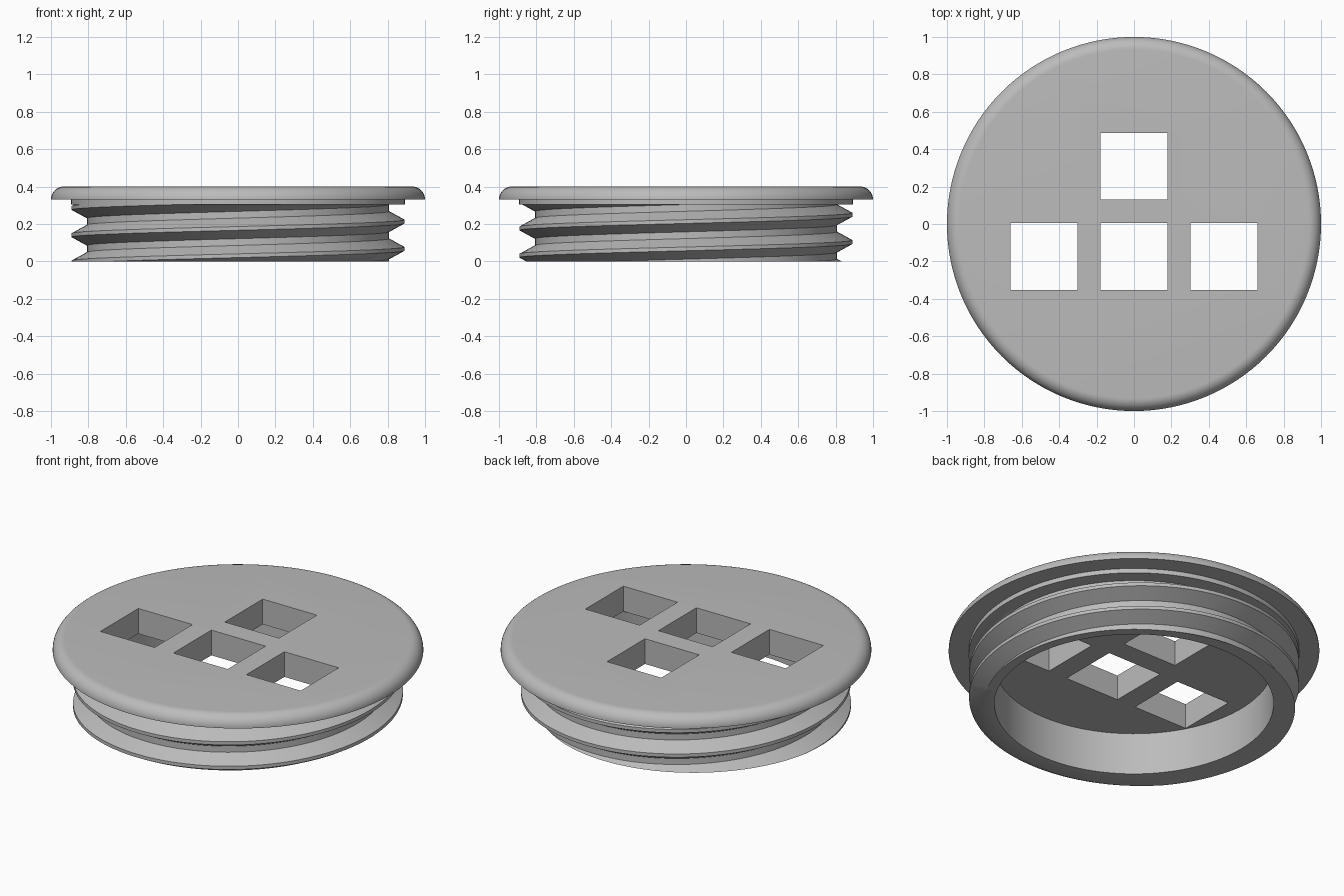
import bpy, bmesh, math
from mathutils import Vector

default = bpy.data.objects.get("Cube")
if default:
    bpy.data.objects.remove(default, do_unlink=True)

SEGMENTS = 128
PITCH = 0.146
ROOT, CREST, NECK, BORE = 0.808, 0.89, 0.892, 0.753
THREAD_TOP, FLANGE_BASE, TOP, CEILING = 0.303, 0.33, 0.40, 0.25

grey = bpy.data.materials.new("plain grey")
grey.use_nodes = True
colour = (0.5, 0.5, 0.5, 1)
grey.diffuse_color = colour
grey.node_tree.nodes["Principled BSDF"].inputs["Base Color"].default_value = colour


def make_object(name, bm):
    bmesh.ops.recalc_face_normals(bm, faces=bm.faces)
    mesh = bpy.data.meshes.new(name)
    bm.to_mesh(mesh)
    bm.free()
    mesh.materials.append(grey)
    obj = bpy.data.objects.new(name, mesh)
    bpy.context.collection.objects.link(obj)
    return obj


def select(obj):
    bpy.ops.object.select_all(action='DESELECT')
    obj.select_set(True)
    bpy.context.view_layer.objects.active = obj


def smooth(obj):
    select(obj)
    bpy.ops.object.shade_smooth_by_angle(angle=math.radians(30))


def extend(bm, edges, radius=None, z=None):
    """Extrude a rim and move the new rim to a radius or a height."""
    result = bmesh.ops.extrude_edge_only(bm, edges=edges)["geom"]
    for v in (g for g in result if isinstance(g, bmesh.types.BMVert)):
        if radius is not None:
            v.co.xy = v.co.xy.normalized() * radius
        if z is not None:
            v.co.z = z
    return [g for g in result if isinstance(g, bmesh.types.BMEdge) and g.is_boundary]


# Lid plate: rounded flange above, plug disc below
rim = 0.068
profile = [(0.79, CEILING), (0.79, FLANGE_BASE), (1.0, FLANGE_BASE)]
for i in range(11):
    a = i / 10 * math.pi / 2
    profile.append((1 - rim + rim * math.cos(a), TOP - rim + rim * math.sin(a)))
bm = bmesh.new()
points = [bm.verts.new((r, 0, z)) for r, z in profile]
edges = [bm.edges.new(pair) for pair in zip(points, points[1:])]
bmesh.ops.spin(bm, geom=points + edges, cent=(0, 0, 0), axis=(0, 0, 1),
               angle=math.tau, steps=SEGMENTS)
bmesh.ops.remove_doubles(bm, verts=bm.verts, dist=0.0005)
bmesh.ops.holes_fill(bm, edges=[e for e in bm.edges if e.is_boundary], sides=0)
plate = make_object("lid_plate", bm)

# Four square openings cut through the plate
bm = bmesh.new()
for x, y in [(-0.481, -0.174), (0, -0.174), (0.481, -0.174), (0, 0.309)]:
    cube = bmesh.ops.create_cube(bm, size=1)["verts"]
    bmesh.ops.scale(bm, vec=(0.357, 0.357, 1), verts=cube)
    bmesh.ops.translate(bm, vec=(x, y, 0.3), verts=cube)
cutter = make_object("opening_cutter", bm)
cutter.hide_render = True
cut = plate.modifiers.new("openings", 'BOOLEAN')
cut.operation = 'DIFFERENCE'
cut.solver = 'EXACT'
cut.object = cutter
select(plate)
bpy.ops.object.modifier_apply(modifier=cut.name)
bpy.data.objects.remove(cutter, do_unlink=True)
smooth(plate)

# Threaded collar: continuous helical tooth, one turn joins the next
tooth = [(-0.055, ROOT), (-0.01, CREST), (0.01, CREST), (0.055, ROOT)]
rows = [(0.213 + turn * PITCH + dz, r) for turn in range(-3, 3) for dz, r in tooth]
bm = bmesh.new()
columns = []
for i in range(SEGMENTS):
    a = i / SEGMENTS * math.tau
    rise = PITCH * i / SEGMENTS
    columns.append([bm.verts.new((r * math.cos(a), r * math.sin(a), z + rise))
                    for z, r in rows])
for i in range(SEGMENTS):
    here = columns[i]
    last = i == SEGMENTS - 1
    there = columns[0][len(tooth):] if last else columns[i + 1]
    for j in range(min(len(here), len(there)) - 1):
        bm.faces.new((here[j], there[j], there[j + 1], here[j + 1]))

# Trim the thread flat at both ends
for height, direction in ((0, -1), (THREAD_TOP, 1)):
    bmesh.ops.bisect_plane(bm, geom=bm.verts[:] + bm.edges[:] + bm.faces[:], dist=1e-5,
                           plane_co=Vector((0, 0, height)),
                           plane_no=Vector((0, 0, direction)), clear_outer=True)

# Bottom ring and bore wall, then the neck under the flange
open_edges = [e for e in bm.edges if e.is_boundary]
bottom = [e for e in open_edges if all(v.co.z < 0.001 for v in e.verts)]
upper = [e for e in open_edges if all(v.co.z > THREAD_TOP - 0.001 for v in e.verts)]
bottom = extend(bm, bottom, radius=BORE)
extend(bm, bottom, z=CEILING + 0.02)
upper = extend(bm, upper, radius=NECK)
extend(bm, upper, z=FLANGE_BASE)
smooth(make_object("threaded_collar", bm))
